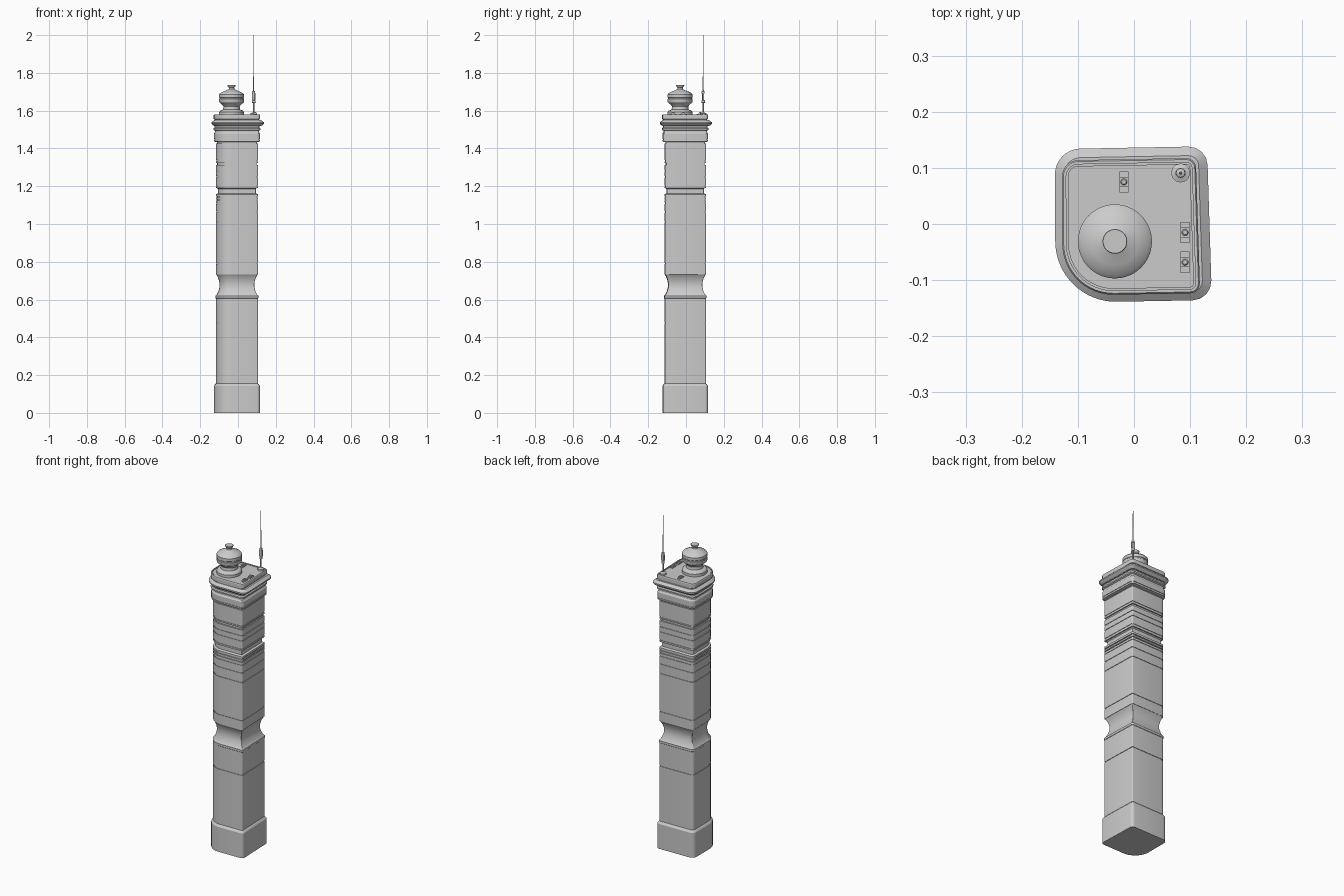
import bpy
import bmesh
import math
from mathutils import Vector

cube = bpy.data.objects.get("Cube")
if cube:
    bpy.data.objects.remove(cube, do_unlink=True)


def material(name, value):
    mat = bpy.data.materials.new(name)
    mat.use_nodes = True
    colour = (value, value, value, 1)
    mat.diffuse_color = colour
    mat.node_tree.nodes["Principled BSDF"].inputs["Base Color"].default_value = colour
    return mat


stone = material("light grey", 0.6)

# Footprint of the shaft: skewed square with one broadly rounded corner
CORNERS = [Vector(c) for c in ((-0.116, -0.116), (0.106, -0.112),
                               (0.099, 0.106), (-0.117, 0.102))]
RADII = (0.08, 0.006, 0.006, 0.018)
STEPS = (16, 4, 4, 8)


def outline(offset, shift=0):
    points = []
    for i, corner in enumerate(CORNERS):
        a = (CORNERS[i - 1] - corner).normalized()
        b = (CORNERS[(i + 1) % 4] - corner).normalized()
        bisector = (a + b).normalized()
        half = a.angle(b) / 2
        radius = max(RADII[i] + offset, 0.003)
        centre = corner + bisector * (radius - offset) / math.sin(half)
        start = a * radius / math.tan(half) - bisector * radius / math.sin(half)
        sweep = math.pi - 2 * half
        for k in range(STEPS[i] + 1):
            t = sweep * k / STEPS[i]
            c, s = math.cos(t), math.sin(t)
            points.append(centre + Vector((start.x * c - start.y * s + shift,
                                           start.x * s + start.y * c + shift)))
    return points


def finish(name, bm):
    bmesh.ops.recalc_face_normals(bm, faces=bm.faces)
    mesh = bpy.data.meshes.new(name)
    bm.to_mesh(mesh)
    bm.free()
    obj = bpy.data.objects.new(name, mesh)
    bpy.context.collection.objects.link(obj)
    mesh.materials.append(stone)
    bpy.ops.object.select_all(action="DESELECT")
    obj.select_set(True)
    bpy.context.view_layer.objects.active = obj
    bpy.ops.object.shade_smooth_by_angle(angle=math.radians(25))
    return obj


def loft(name, rings):
    bm = bmesh.new()
    loops = [[bm.verts.new((p.x, p.y, z)) for p in pts] for z, pts in rings]
    for low, high in zip(loops, loops[1:]):
        for i in range(len(low)):
            j = (i + 1) % len(low)
            bm.faces.new((low[i], low[j], high[j], high[i]))
    bm.faces.new(loops[0][::-1])
    bm.faces.new(loops[-1])
    return finish(name, bm)


def tower_part(name, profile, shift=0):
    return loft(name, [(z, outline(off, shift)) for z, off in profile])


def turned(name, x, y, profile, sides=32):
    rings = []
    for z, r in profile:
        angles = [math.tau * k / sides for k in range(sides)]
        rings.append((z, [Vector((x + r * math.cos(t), y + r * math.sin(t))) for t in angles]))
    return loft(name, rings)


def groove(z, depth=0.003, width=0.006, face=0):
    h = width / 2
    return [(z - h, face), (z - h, face - depth), (z + h, face - depth), (z + h, face)]


def box(name, x, y, z, sx, sy, sz):
    bm = bmesh.new()
    bmesh.ops.create_cube(bm, size=1)
    for v in bm.verts:
        v.co = Vector((v.co.x * sx + x, v.co.y * sy + y, v.co.z * sz + z))
    return finish(name, bm)


# Plinth
tower_part("plinth", [(0, 0.0105), (0.143, 0.0105), (0.147, 0.008), (0.153, 0.003), (0.155, 0)])

# Lower shaft with a thin collar under the waist
tower_part("lower_shaft", [(0.15, 0)] + groove(0.475)
           + [(0.606, 0), (0.608, 0.002), (0.62, 0.002), (0.622, -0.002)])

# Concave waist
cove = [(0.62 + 0.115 * k / 16, -0.019 * math.sin(math.pi * k / 16) ** 0.8 if 0 < k < 16 else 0)
        for k in range(17)]
tower_part("waist", cove)

# Middle shaft with storey lines and small beads on top
profile = [(0.733, 0)]
for z in (0.79, 1.01, 1.065, 1.11):
    profile += groove(z)
for z in (1.128, 1.143):
    profile += groove(z, 0.005)
profile += [(1.157, 0), (1.162, -0.009)]
tower_part("middle_shaft", profile)

# Recessed neck between the shafts
tower_part("recessed_neck", [(1.155, -0.011), (1.185, -0.011), (1.193, -0.003), (1.196, -0.003)])

# Upper shaft with banded storeys
profile = [(1.19, 0)]
for z in (1.202, 1.25, 1.28):
    profile += groove(z)
profile += groove(1.318, 0.007, 0.012)
profile += groove(1.335) + [(1.425, 0)] + groove(1.43, 0.006, 0.008)
tower_part("upper_shaft", profile)

# Stepped crown below the ledge
tower_part("crown", [(1.434, 0.0), (1.437, 0.0105)] + groove(1.447, 0.003, 0.004, 0.0105)
           + [(1.478, 0.0105), (1.486, 0.005), (1.494, 0.005), (1.498, 0.013),
              (1.506, 0.013), (1.511, 0.007), (1.522, 0.007), (1.526, 0.015)])

# Projecting ledge with sloped top
tower_part("ledge", [(1.518, 0.012), (1.527, 0.025), (1.531, 0.028), (1.538, 0.028),
                     (1.55, 0.012)], 0.004)

# Roof block with a recessed roof behind a narrow lip
tower_part("roof_block", [(1.545, 0.006), (1.553, 0.006), (1.556, 0.0115), (1.576, 0.0115),
                          (1.58, 0.009), (1.58, 0.004), (1.574, 0.004), (1.574, 0.001),
                          (1.577, 0.001), (1.577, -0.002)])

# Roof lantern
turned("roof_lantern", -0.034, -0.031, [
    (1.57, 0.066), (1.592, 0.066), (1.6, 0.06), (1.606, 0.045), (1.622, 0.043),
    (1.632, 0.05), (1.643, 0.064), (1.648, 0.066), (1.662, 0.066), (1.664, 0.064),
    (1.668, 0.064), (1.67, 0.066), (1.686, 0.066), (1.693, 0.06), (1.702, 0.042),
    (1.708, 0.026), (1.714, 0.015), (1.722, 0.014), (1.728, 0.02), (1.735, 0.022),
    (1.736, 0.021)], 48)

# Antenna mast
turned("antenna_mast", 0.083, 0.091, [
    (1.57, 0.017), (1.586, 0.017), (1.588, 0.01), (1.592, 0.004), (1.64, 0.004),
    (1.642, 0.009), (1.654, 0.009), (1.656, 0.005), (1.69, 0.005), (1.692, 0.008),
    (1.702, 0.008), (1.704, 0.003), (1.78, 0.0025), (1.781, 0.0015), (2.0, 0.001)], 12)
box("antenna_bracket", 0.083, 0.091, 1.675, 0.02, 0.006, 0.036)

# Roof vents
for n, (x, y) in enumerate(((-0.018, 0.075), (0.091, -0.015), (0.091, -0.068)), 1):
    box(f"vent_base_{n}", x, y, 1.579, 0.016, 0.038, 0.006)
    box(f"vent_block_{n}", x, y, 1.582, 0.016, 0.018, 0.01)
    turned(f"vent_cap_{n}", x, y, [(1.58, 0.006), (1.59, 0.006), (1.592, 0.004)], 12)
